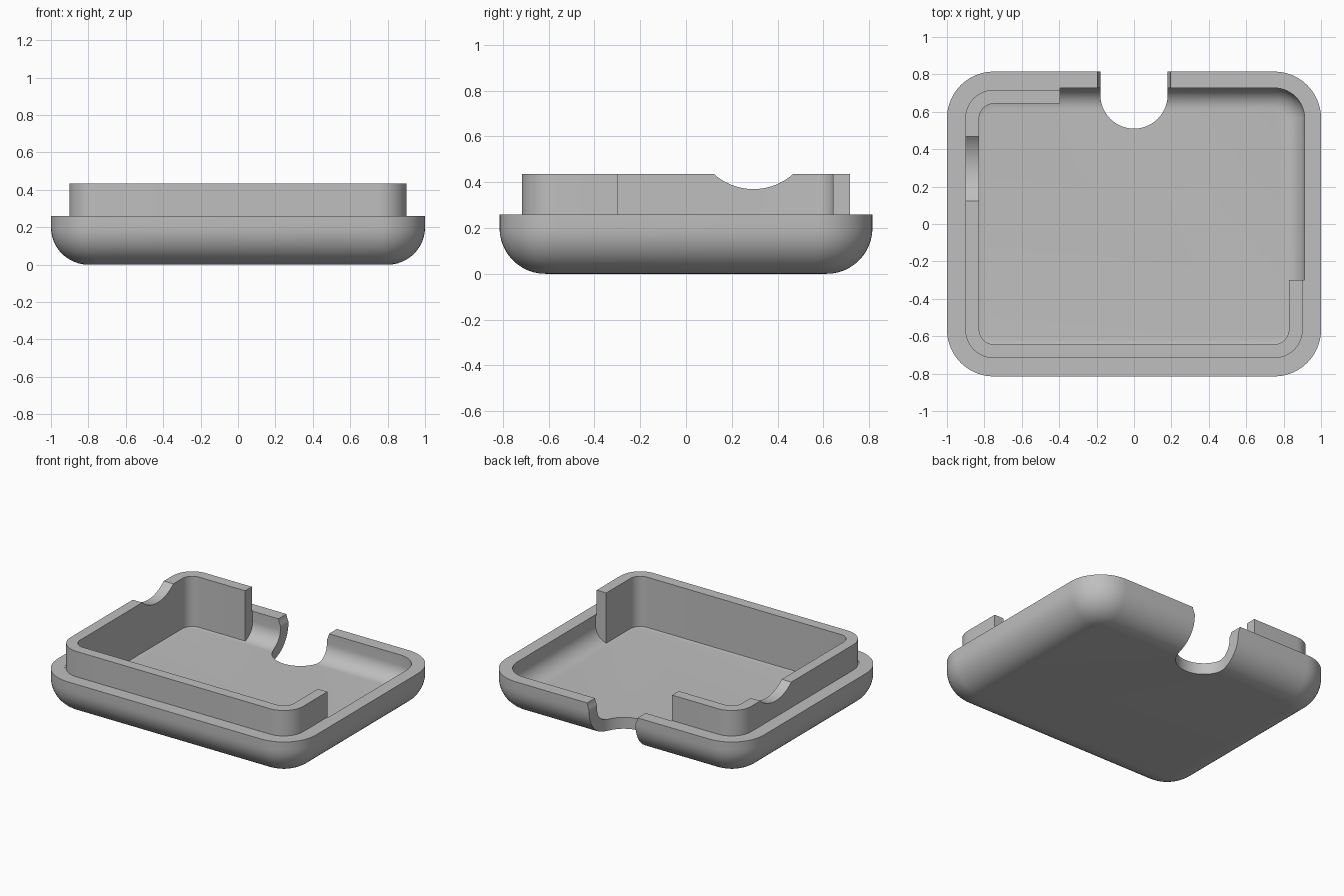
import bpy, bmesh, math

if "Cube" in bpy.data.objects:
    bpy.data.objects.remove(bpy.data.objects["Cube"], do_unlink=True)

HALF_X, HALF_Y, CORNER = 1.0, 0.815, 0.25
RIM, TOP, FLOOR, WALL = 0.26, 0.435, 0.08, 0.088

grey = bpy.data.materials.new("plain grey")
grey.use_nodes = True
grey.diffuse_color = (0.52, 0.52, 0.52, 1)
grey.node_tree.nodes["Principled BSDF"].inputs["Base Color"].default_value = grey.diffuse_color


def make_object(name, bm):
    bmesh.ops.recalc_face_normals(bm, faces=bm.faces)
    mesh = bpy.data.meshes.new(name)
    bm.to_mesh(mesh)
    bm.free()
    mesh.materials.append(grey)
    obj = bpy.data.objects.new(name, mesh)
    bpy.context.collection.objects.link(obj)
    return obj


def rounded_loop(inset, steps=14):
    """Rounded rectangle, offset inwards from the outer wall."""
    radius = CORNER - inset
    cx, cy = HALF_X - CORNER, HALF_Y - CORNER
    points = []
    for k, (sx, sy) in enumerate([(1, 1), (-1, 1), (-1, -1), (1, -1)]):
        for i in range(steps + 1):
            a = (k + i / steps) * math.pi / 2
            points.append((sx * cx + radius * math.cos(a), sy * cy + radius * math.sin(a)))
    return points


def loft(name, profile, closed):
    """Sweep an (inset, z) profile around the rounded rectangle."""
    bm = bmesh.new()
    rings = [[bm.verts.new((x, y, z)) for x, y in rounded_loop(inset)] for inset, z in profile]
    pairs = list(zip(rings, rings[1:]))
    if closed:
        pairs.append((rings[-1], rings[0]))
    else:
        bm.faces.new(rings[0])
        bm.faces.new(rings[-1])
    for low, high in pairs:
        for i in range(len(low)):
            j = (i + 1) % len(low)
            bm.faces.new((low[i], low[j], high[j], high[i]))
    return make_object(name, bm)


def prism(name, outline, z0, z1):
    bm = bmesh.new()
    face = bm.faces.new([bm.verts.new((x, y, z0)) for x, y in outline])
    new = bmesh.ops.extrude_face_region(bm, geom=[face])["geom"]
    bmesh.ops.translate(bm, vec=(0, 0, z1 - z0),
                        verts=[v for v in new if isinstance(v, bmesh.types.BMVert)])
    return make_object(name, bm)


def cylinder(name, radius, depth, location, rotation):
    bpy.ops.mesh.primitive_cylinder_add(vertices=96, radius=radius, depth=depth,
                                        location=location, rotation=rotation)
    obj = bpy.context.object
    obj.name = name
    obj.data.materials.append(grey)
    return obj


def combine(target, tool, operation):
    mod = target.modifiers.new("combine", "BOOLEAN")
    mod.operation, mod.solver, mod.object = operation, "EXACT", tool
    bpy.context.view_layer.objects.active = target
    bpy.ops.object.modifier_apply(modifier=mod.name)
    bpy.data.objects.remove(tool, do_unlink=True)


def fillet(inset, z, radius, steps=12):
    """Quarter round from the flat bottom up to the vertical wall."""
    angles = [i / steps * math.pi / 2 for i in range(steps + 1)]
    return [(inset + radius * (1 - math.sin(a)), z + radius * (1 - math.cos(a))) for a in angles]


# Tray: rounded outside, flat rim, rounded cavity
outside = fillet(0, 0, 0.2) + [(0, RIM)]
inside = [(WALL, RIM)] + fillet(WALL, FLOOR, 0.11)[::-1]
tray = loft("tray", outside + inside, closed=False)

# Raised lip, seated in the cavity wall and floor
lip = loft("lip", [(0.172, 0.06), (0.172, TOP), (0.098, TOP), (0.098, RIM - 0.003),
                   (0.085, RIM - 0.003), (0.085, 0.06)], closed=True)

# Open the lip along the back left corner
combine(lip, prism("lip_gap", [(-0.395, -0.3), (2, -0.3), (2, 2), (-0.395, 2)], -1, 1), "DIFFERENCE")

# Shallow round dip in the right side of the lip
combine(lip, cylinder("lip_dip", 0.26, 0.4, (-0.86, 0.295, 0.63), (0, math.pi / 2, 0)), "DIFFERENCE")
combine(tray, lip, "UNION")

# U-shaped slot through the back, with a round widening at the rim
arc = [math.pi * (1 + i / 40) for i in range(41)]
slot = [(0.18 * math.cos(a), 0.69 + 0.18 * math.sin(a)) for a in arc] + [(0.18, 1), (-0.18, 1)]
combine(tray, prism("back_slot", slot, -1, 1), "DIFFERENCE")
combine(tray, cylinder("slot_widening", 0.2, 0.4, (0, 0.83, 0.3), (math.pi / 2, 0, 0)), "DIFFERENCE")

# Smooth rounds, sharp edges
bpy.ops.object.select_all(action="DESELECT")
tray.select_set(True)
bpy.context.view_layer.objects.active = tray
bpy.ops.object.shade_smooth_by_angle(angle=math.radians(30))
